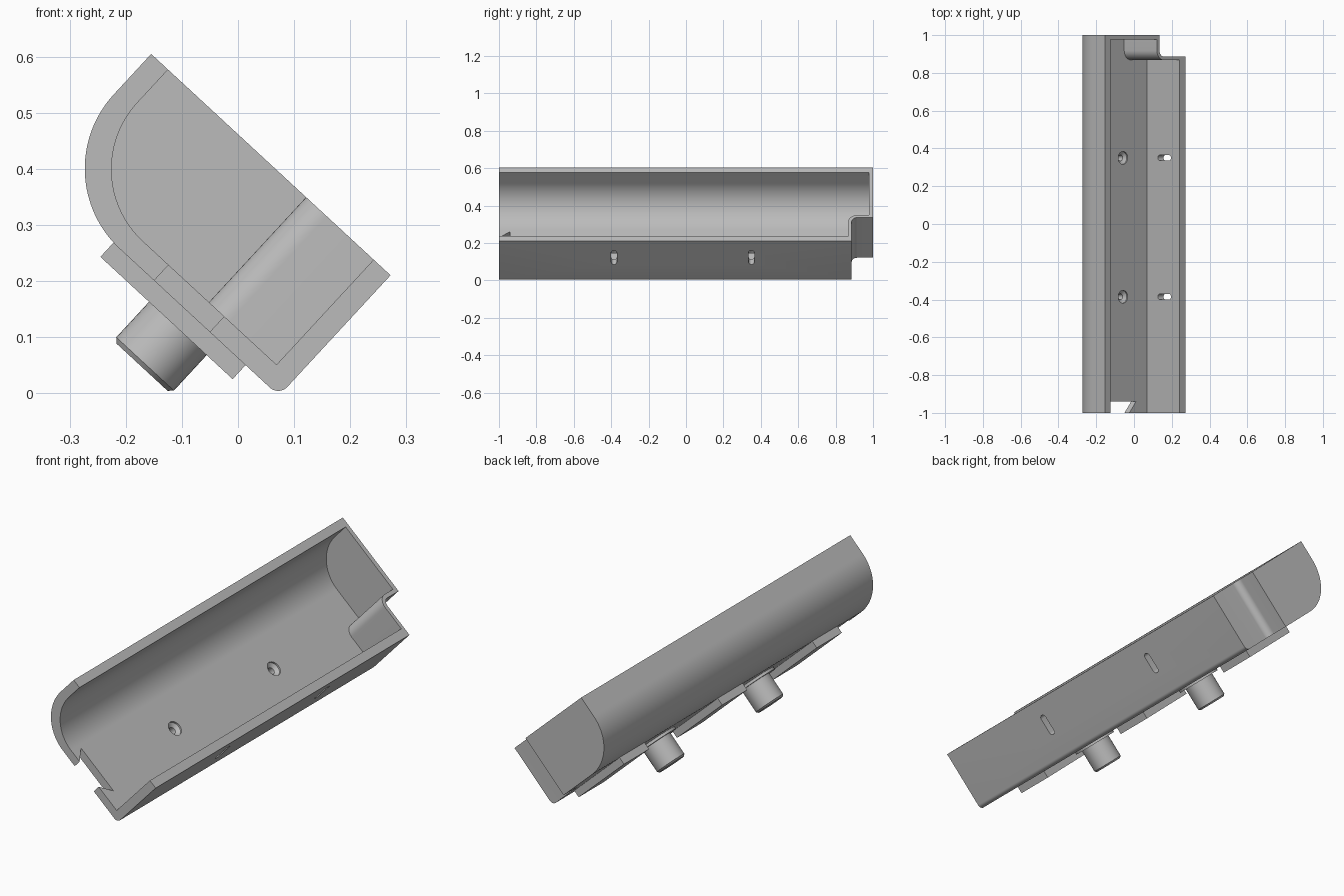
import bpy, bmesh
from math import sin, cos, pi, radians
from mathutils import Matrix

cube = bpy.data.objects.get("Cube")
if cube:
    bpy.data.objects.remove(cube, do_unlink=True)

grey = bpy.data.materials.new("plain_grey")
grey.use_nodes = True
grey.diffuse_color = (0.5, 0.5, 0.5, 1)
grey.node_tree.nodes["Principled BSDF"].inputs["Base Color"].default_value = (0.5, 0.5, 0.5, 1)

# The tray is laid out flat (floor on z = 0, open upward), then tilted at the end
TILT = Matrix.Translation((0.073, 0, -0.005)) @ Matrix.Rotation(radians(42.75), 4, 'Y')
DEPTH, FLOOR = 0.293, 0.038
BOSS_U, BOSS_Y = -0.214, (-0.385, 0.35)


def arc(cx, cy, r, start, end, steps=20):
    return [(cx + r * cos(radians(start + (end - start) * i / steps)),
             cy + r * sin(radians(start + (end - start) * i / steps)))
            for i in range(steps + 1)]


def finish(name, bm):
    bmesh.ops.remove_doubles(bm, verts=bm.verts, dist=1e-5)
    bmesh.ops.recalc_face_normals(bm, faces=bm.faces)
    me = bpy.data.meshes.new(name)
    bm.to_mesh(me)
    bm.free()
    me.materials.append(grey)
    ob = bpy.data.objects.new(name, me)
    bpy.context.collection.objects.link(ob)
    return ob


def prism(name, outline, lo, hi, axis):
    """Extrude a 2D outline between lo and hi along the given axis."""
    place = {'X': lambda a, b: (lo, a, b),
             'Y': lambda a, b: (a, lo, b),
             'Z': lambda a, b: (a, b, lo)}[axis]
    step = [hi - lo if axis == k else 0 for k in 'XYZ']
    bm = bmesh.new()
    face = bm.faces.new([bm.verts.new(place(a, b)) for a, b in outline])
    top = bmesh.ops.extrude_face_region(bm, geom=[face])["geom"]
    bmesh.ops.translate(bm, vec=step, verts=[v for v in top if isinstance(v, bmesh.types.BMVert)])
    return finish(name, bm)


def box_outline(a0, a1, b0, b1):
    return [(a0, b0), (a1, b0), (a1, b1), (a0, b1)]


def lathe(name, profile, x, y, steps=40):
    """Spin a (radius, height) profile about a vertical axis."""
    bm = bmesh.new()
    verts = [bm.verts.new((r, 0, z)) for r, z in profile]
    edges = [bm.edges.new(pair) for pair in zip(verts, verts[1:])]
    bmesh.ops.spin(bm, geom=verts + edges, axis=(0, 0, 1), cent=(0, 0, 0),
                   angle=2 * pi, steps=steps)
    bmesh.ops.translate(bm, vec=(x, y, 0), verts=bm.verts)
    return finish(name, bm)


def cut(ob, cutter):
    mod = ob.modifiers.new("cut", 'BOOLEAN')
    mod.operation, mod.solver, mod.object = 'DIFFERENCE', 'EXACT', cutter
    bpy.context.view_layer.update()
    me = bpy.data.meshes.new_from_object(ob.evaluated_get(bpy.context.evaluated_depsgraph_get()))
    ob.modifiers.clear()
    ob.data = me
    bpy.data.objects.remove(cutter, do_unlink=True)


def corner_step(name, u, y, r):
    """Block filling the rear corner beyond u and y, with a rounded inner edge."""
    outline = arc(u + r, y + r, r, 180, 270, 12) + [(0.2, y), (0.2, 1.2), (u, 1.2)]
    return prism(name, outline, -0.2, 0.6, 'Z')


# Tray shell: one straight wall, one large rounded wall
outer = ([(0, DEPTH), (-0.581, DEPTH)] + arc(-0.386, 0.195, 0.195, 180, 270, 32)
         + arc(-0.022, 0.022, 0.022, 270, 360, 10))
tray = prism("tray", outer, -1, 1, 'Y')

# Hollow, open at the front, stepping around the rear corner notch
inner = ([(-0.041, 0.4), (-0.54, 0.4)] + arc(-0.365, FLOOR + 0.175, 0.175, 180, 270, 32)
         + [(-0.041, FLOOR)])
hollow = prism("hollow_cutter", inner, -1.1, 0.978, 'Y')
cut(hollow, corner_step("inner_step", -0.205, 0.868, 0.05))
cut(tray, hollow)
cut(tray, corner_step("rear_notch", -0.186, 0.886, 0.032))

# Dovetail opening in the front of the floor
dovetail = [(-0.303, -1), (-0.303, -1.1), (-0.168, -1.1), (-0.168, -1),
            (-0.12, -0.94), (-0.351, -0.94)]
cut(tray, prism("dovetail_cutter", dovetail, -0.1, 0.1, 'Z'))

# Screw bosses with countersunk holes, and slots through the straight wall
for i, y in enumerate(BOSS_Y):
    boss = lathe(f"boss_{i + 1}", [(0, 0.006), (0.07, 0.006), (0.07, -0.12),
                                   (0.062, -0.128), (0, -0.128)], BOSS_U, y)
    lathe(f"boss_flange_{i + 1}", [(0.065, 0.001), (0.1, 0.001), (0.1, -0.012),
                                   (0.065, -0.012), (0.065, 0.001)], BOSS_U, y)
    for part in (tray, boss):
        cut(part, lathe("hole_cutter", [(0, 0.06), (0.034, 0.06), (0.034, 0.03), (0.016, 0.018),
                                        (0.016, -0.1), (0, -0.1)], BOSS_U, y, 32))
    slot = arc(y, 0.21, 0.015, 0, 180, 10) + arc(y, 0.138, 0.015, 180, 360, 10)
    cut(tray, prism("slot_cutter", slot, -0.1, 0.1, 'X'))

# Mounting pads under the floor
for i, y in enumerate((-0.715, -0.012, 0.718)):
    prism(f"mounting_pad_{i + 1}", box_outline(-0.402, -0.081, y - 0.093, y + 0.093),
          -0.034, 0.001, 'Z')

# Tilt everything into place and shade
parts = [o for o in bpy.context.scene.objects if o.type == 'MESH' and grey.name in o.data.materials]
bpy.ops.object.select_all(action='DESELECT')
for ob in parts:
    ob.data.transform(TILT)
    ob.select_set(True)
bpy.context.view_layer.objects.active = tray
bpy.ops.object.shade_smooth_by_angle(angle=radians(30))
